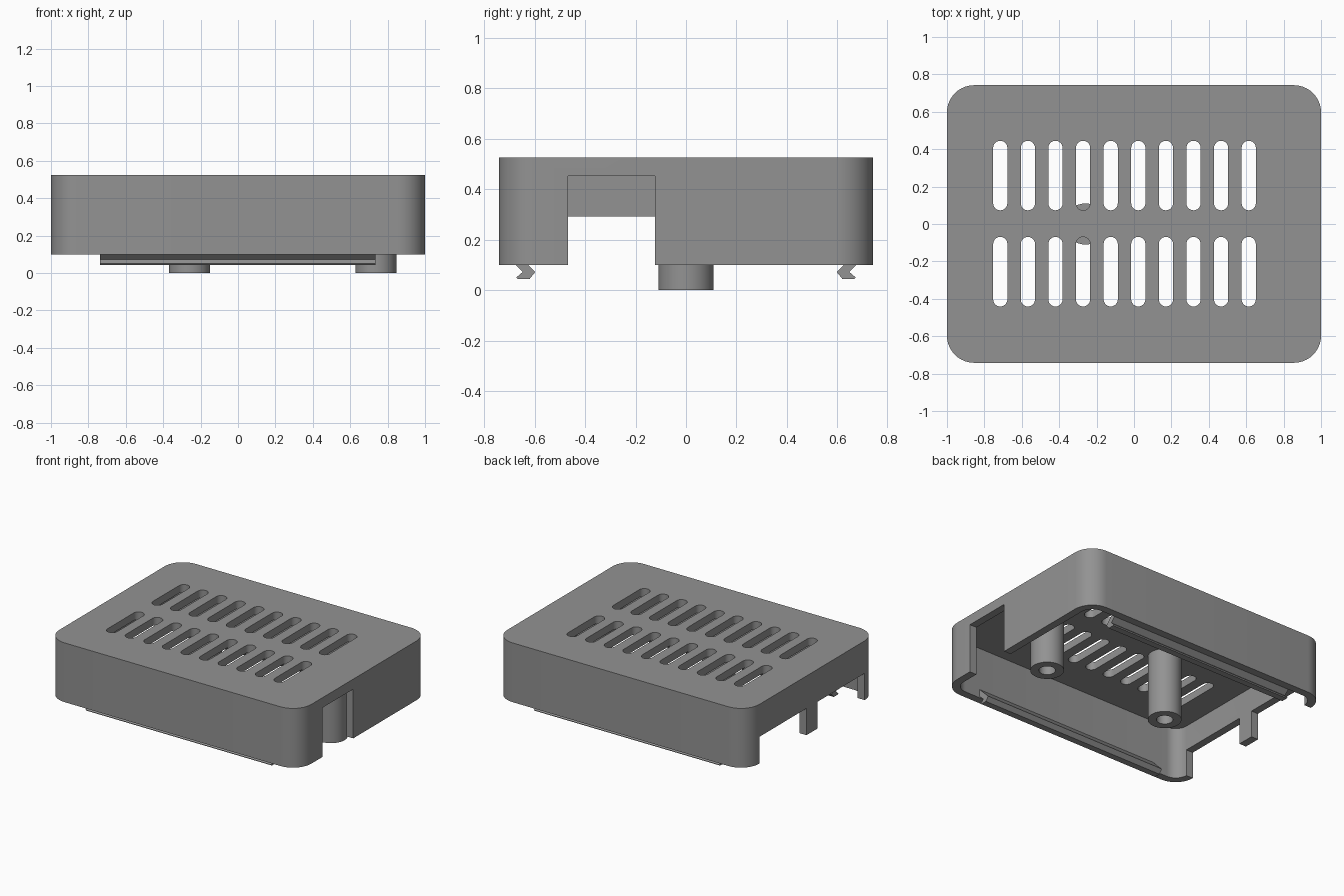
import bpy, bmesh, math

if "Cube" in bpy.data.objects:
    bpy.data.objects.remove(bpy.data.objects["Cube"])

TOP, RIM, ROOF, WALL = 0.525, 0.10, 0.47, 0.055

grey = bpy.data.materials.new("plain_grey")
grey.diffuse_color = (0.29, 0.29, 0.29, 1)
grey.use_nodes = True
grey.node_tree.nodes["Principled BSDF"].inputs["Base Color"].default_value = grey.diffuse_color


def rounded(cx, cy, hx, hy, r, seg=10):
    """Outline of a rounded rectangle, counter-clockwise."""
    pts = []
    for k, (sx, sy) in enumerate([(1, 1), (-1, 1), (-1, -1), (1, -1)]):
        for i in range(seg + 1):
            a = math.pi / 2 * (k + i / seg)
            pts.append((cx + sx * (hx - r) + r * math.cos(a),
                        cy + sy * (hy - r) + r * math.sin(a)))
    return pts


def prism(bm, pts, lo, hi, place=lambda u, v, w: (u, v, w)):
    """Extrude a 2D outline between lo and hi."""
    a = [bm.verts.new(place(u, v, lo)) for u, v in pts]
    b = [bm.verts.new(place(u, v, hi)) for u, v in pts]
    bm.faces.new(a[::-1])
    bm.faces.new(b)
    n = len(pts)
    for i in range(n):
        j = (i + 1) % n
        bm.faces.new((a[i], a[j], b[j], b[i]))


def finish(name, bm):
    bmesh.ops.remove_doubles(bm, verts=bm.verts, dist=1e-5)
    bmesh.ops.recalc_face_normals(bm, faces=bm.faces)
    me = bpy.data.meshes.new(name)
    bm.to_mesh(me)
    bm.free()
    me.materials.append(grey)
    ob = bpy.data.objects.new(name, me)
    bpy.context.collection.objects.link(ob)
    return ob


def select(ob):
    bpy.ops.object.select_all(action='DESELECT')
    ob.select_set(True)
    bpy.context.view_layer.objects.active = ob


def cut(ob, cutter):
    mod = ob.modifiers.new("cut", 'BOOLEAN')
    mod.operation, mod.solver, mod.object = 'DIFFERENCE', 'EXACT', cutter
    cutter.hide_render = True
    select(ob)
    bpy.ops.object.modifier_apply(modifier=mod.name)
    bpy.data.objects.remove(cutter)


def box(bm, x0, x1, y0, y1, z0, z1):
    prism(bm, [(x0, y0), (x1, y0), (x1, y1), (x0, y1)], z0, z1)


def smooth(ob):
    select(ob)
    bpy.ops.object.shade_smooth_by_angle(angle=math.radians(30))


# Cover shell: rounded block, hollow from below
bm = bmesh.new()
prism(bm, rounded(0, 0, 1, 0.742, 0.145), RIM, TOP)
shell = finish("cover_shell", bm)

bm = bmesh.new()
prism(bm, rounded(0, 0, 1 - WALL, 0.742 - WALL, 0.145 - WALL), RIM - 0.1, ROOF)
cut(shell, finish("cavity_cutter", bm))

# Vent slots in two rows of ten
bm = bmesh.new()
for i in range(10):
    for y in (0.259, -0.255):
        prism(bm, rounded(-0.715 + 0.1476 * i, y, 0.038, 0.186, 0.0379, 6), ROOF - 0.05, TOP + 0.05)
cut(shell, finish("vent_cutter", bm))

# Side openings: one tall on the right, two low on the left with a post between
bm = bmesh.new()
box(bm, 0.9, 1.1, -0.468, -0.122, 0, 0.453)
box(bm, -1.1, -0.9, 0.062, 0.597, 0, 0.292)
box(bm, -1.1, -0.9, -0.597, -0.06, 0, 0.292)
cut(shell, finish("opening_cutter", bm))
smooth(shell)

# Screw posts with blind holes
for name, x in (("screw_post_middle", -0.26), ("screw_post_right", 0.737)):
    bm = bmesh.new()
    prism(bm, rounded(x, 0, 0.11, 0.11, 0.11, 10), 0, ROOF)
    post = finish(name, bm)
    bm = bmesh.new()
    prism(bm, rounded(x, 0, 0.054, 0.054, 0.054, 8), -0.1, 0.42)
    cut(post, finish("hole_cutter", bm))
    smooth(post)

# Snap clips along the front and back walls: slanted arm and hooked lip
profile = [(0.69, 0.113), (0.647, 0.072), (0.673, 0.050), (0.667, 0.043),
           (0.621, 0.043), (0.597, 0.072), (0.69, 0.165)]
for name, s in (("snap_clip_front", -1), ("snap_clip_back", 1)):
    bm = bmesh.new()
    prism(bm, profile, -0.738, 0.736, lambda u, v, w: (w, s * u, v))
    finish(name, bm)
